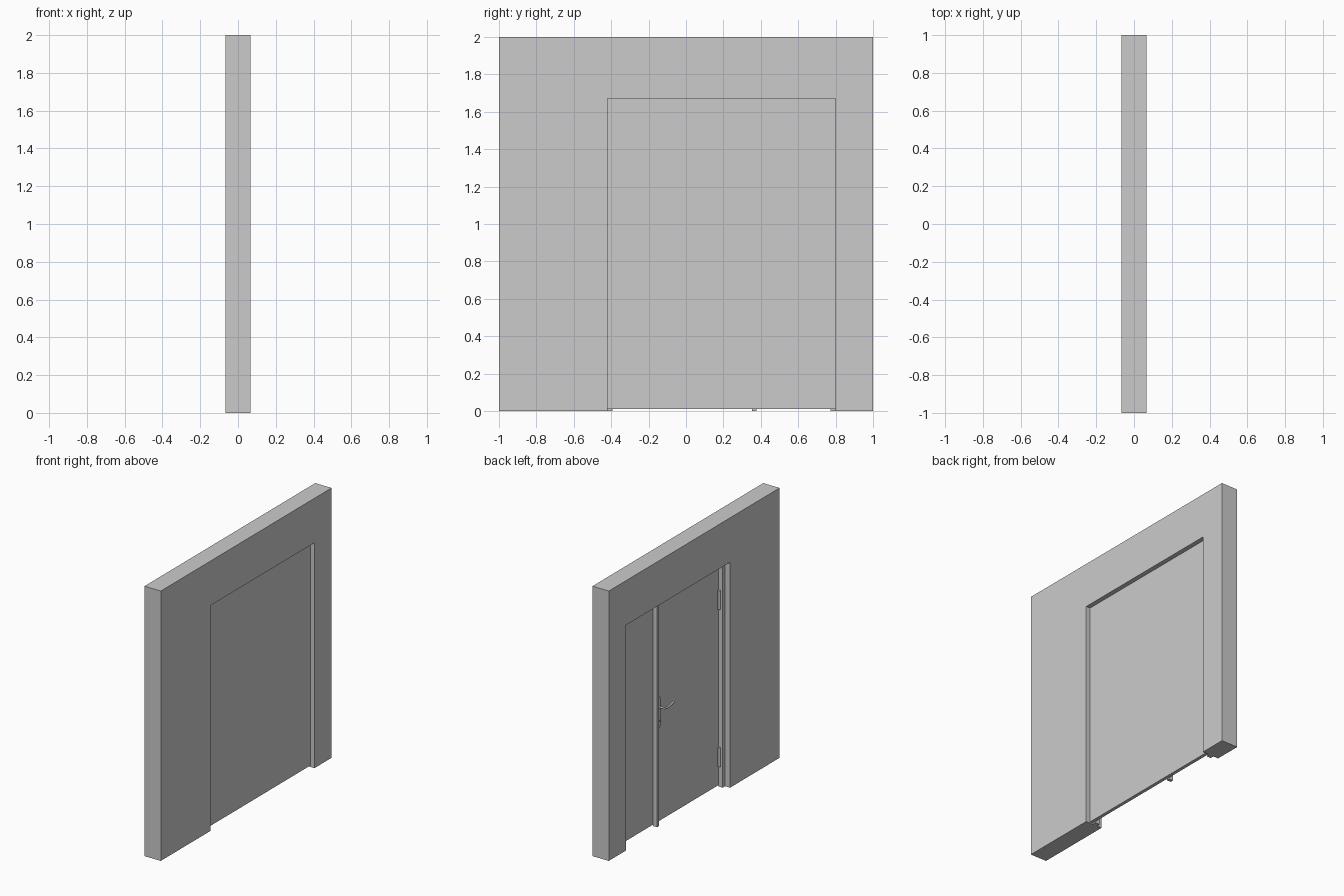
import bpy, bmesh, math

if "Cube" in bpy.data.objects:
    bpy.data.objects.remove(bpy.data.objects["Cube"])

Y0, Y1, TOP = -0.42, 0.80, 1.67      # opening in the wall
T = 0.067                            # half wall thickness
LEAF_BACK, LEAF_FRONT, FRAME_BACK = 0.008, 0.033, -0.026


def extrude(name, outline, x0, x1):
    """Solid from a (y, z) outline pushed along x."""
    bm = bmesh.new()
    face = bm.faces.new([bm.verts.new((x0, y, z)) for y, z in outline])
    ext = bmesh.ops.extrude_face_region(bm, geom=[face])
    for v in ext["geom"]:
        if isinstance(v, bmesh.types.BMVert):
            v.co.x = x1
    bmesh.ops.recalc_face_normals(bm, faces=bm.faces)
    me = bpy.data.meshes.new(name)
    bm.to_mesh(me)
    bm.free()
    ob = bpy.data.objects.new(name, me)
    bpy.context.collection.objects.link(ob)
    return ob


def rect(y0, y1, z0, z1):
    return [(y0, z0), (y1, z0), (y1, z1), (y0, z1)]


def arch(y0, y1, top, outer_y0, outer_y1, outer_top):
    """Upside-down U outline standing on the floor."""
    return [(outer_y0, 0), (y0, 0), (y0, top), (y1, top), (y1, 0),
            (outer_y1, 0), (outer_y1, outer_top), (outer_y0, outer_top)]


def smooth(ob):
    bpy.ops.object.select_all(action='DESELECT')
    ob.select_set(True)
    bpy.context.view_layer.objects.active = ob
    bpy.ops.object.shade_smooth_by_angle(angle=math.radians(40))


def cylinder(name, r, depth, loc, rot=(0, 0, 0)):
    bpy.ops.mesh.primitive_cylinder_add(vertices=16, radius=r, depth=depth,
                                        location=loc, rotation=rot)
    ob = bpy.context.object
    ob.name = name
    smooth(ob)
    return ob


# Wall with off-centre doorway, and the frame lining it
extrude("wall", arch(Y0, Y1, TOP, -1, 1, 2), -T, T)
W = 0.028
extrude("door_frame", arch(Y0 + W, Y1 - W, TOP - W, Y0, Y1, TOP),
        FRAME_BACK, LEAF_BACK)

# Door panel and the upright between main leaf and side panel
extrude("door_panel", rect(Y0, Y1, 0.01, TOP), LEAF_BACK, LEAF_FRONT)
extrude("centre_post", rect(0.354, 0.376, 0, TOP - W), FRAME_BACK, LEAF_BACK)

# Hinges
for label, z in (("lower", 0.225), ("upper", 1.39)):
    cylinder(label + "_hinge", 0.01, 0.14, (-0.003, Y0 + W + 0.008, z))

# Handle plate with rounded ends
HY, R = 0.315, 0.021
plate = []
for cz, start in ((0.915, 0), (0.725, math.pi)):
    for i in range(9):
        a = start + math.pi * i / 8
        plate.append((HY + R * math.cos(a), cz + R * math.sin(a)))
smooth(extrude("handle_plate", plate, 0.001, LEAF_BACK))
cylinder("lock_cylinder", 0.009, 0.012, (-0.002, HY, 0.765),
         (0, math.pi / 2, 0))

# Bent lever handle
cu = bpy.data.curves.new("lever_curve", 'CURVE')
cu.dimensions = '3D'
cu.bevel_depth = 0.007
cu.bevel_resolution = 3
cu.use_fill_caps = True
cu.resolution_u = 6
sp = cu.splines.new('NURBS')
pts = [(0.004, HY, 0.862), (-0.03, HY, 0.862), (-0.046, HY - 0.002, 0.862),
       (-0.046, HY - 0.03, 0.858), (-0.043, HY - 0.07, 0.858),
       (-0.04, HY - 0.115, 0.866)]
sp.points.add(len(pts) - 1)
for p, co in zip(sp.points, pts):
    p.co = (*co, 1)
sp.order_u = 3
sp.use_endpoint_u = True
lever = bpy.data.objects.new("lever_handle", cu)
bpy.context.collection.objects.link(lever)
bpy.ops.object.select_all(action='DESELECT')
lever.select_set(True)
bpy.context.view_layer.objects.active = lever
bpy.ops.object.convert(target='MESH')
smooth(bpy.context.object)
